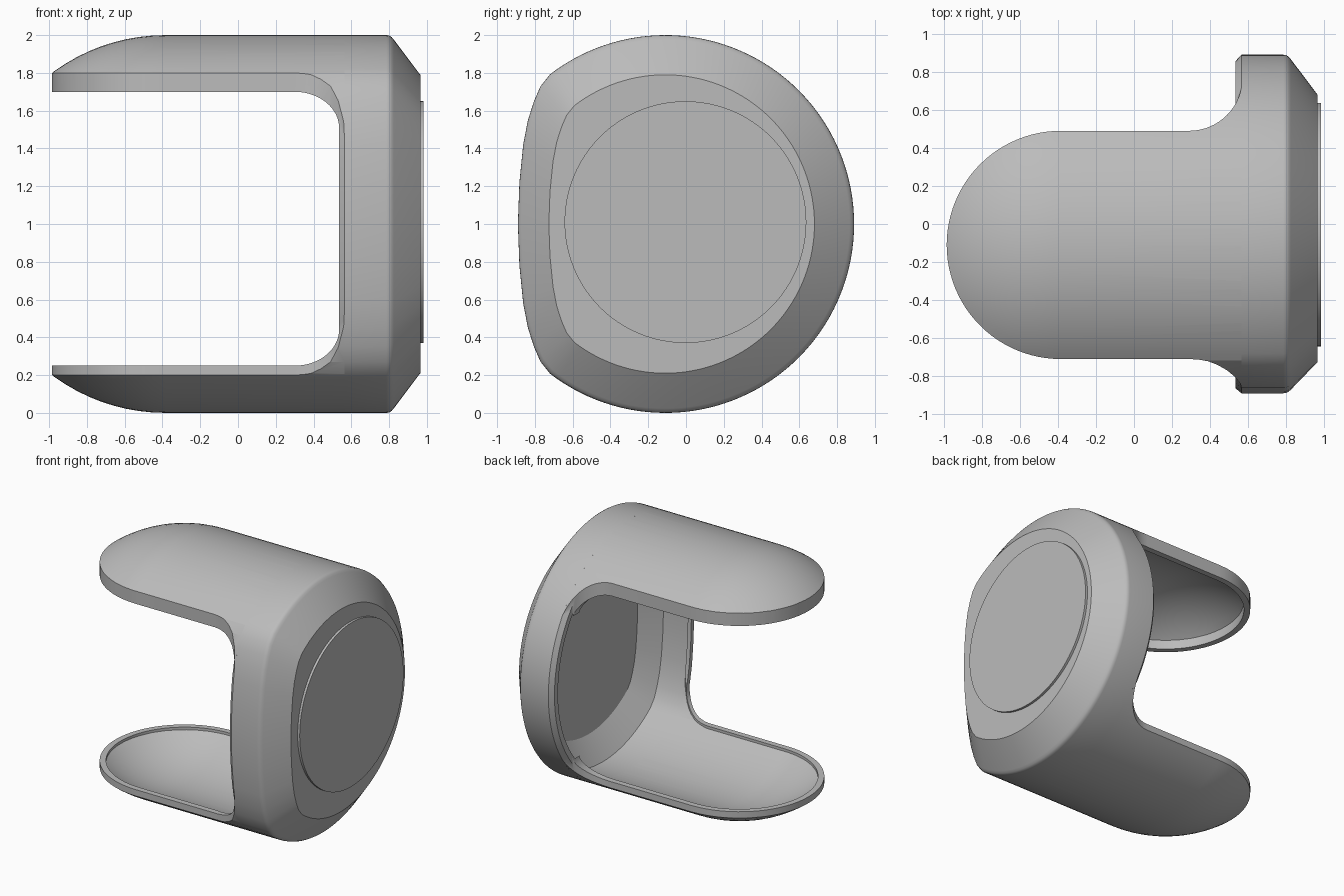
import bpy, bmesh
from math import sin, cos, pi, sqrt, radians

default = bpy.data.objects.get("Cube")
if default:
    bpy.data.objects.remove(default, do_unlink=True)

CY, CZ = -0.11, 1.0      # axis of the barrel, running along x
DOME_X = -0.385          # where the barrel turns into a dome

grey = bpy.data.materials.new("plain grey")
grey.use_nodes = True
grey.diffuse_color = (0.5, 0.5, 0.5, 1)
grey.node_tree.nodes["Principled BSDF"].inputs["Base Color"].default_value = (0.5, 0.5, 0.5, 1)


def loft(name, rings):
    """Closed solid through a list of equally long rings of 3D points."""
    bm = bmesh.new()
    loops = [[bm.verts.new(p) for p in ring] for ring in rings]
    n = len(loops[0])
    for a, b in zip(loops, loops[1:]):
        for i in range(n):
            j = (i + 1) % n
            bm.faces.new((a[i], a[j], b[j], b[i]))
    bm.faces.new(loops[0])
    bm.faces.new(loops[-1])
    bmesh.ops.recalc_face_normals(bm, faces=bm.faces)
    mesh = bpy.data.meshes.new(name)
    bm.to_mesh(mesh)
    bm.free()
    mesh.materials.append(grey)
    obj = bpy.data.objects.new(name, mesh)
    bpy.context.collection.objects.link(obj)
    return obj


def combine(target, tool, operation):
    """Apply a boolean and discard the tool."""
    mod = target.modifiers.new("cut", "BOOLEAN")
    mod.object, mod.operation, mod.solver = tool, operation, "EXACT"
    bpy.context.view_layer.objects.active = target
    bpy.ops.object.modifier_apply(modifier=mod.name)
    bpy.data.objects.remove(tool, do_unlink=True)


def profile():
    """Round cross-section with a flattened front, relative to the axis."""
    limit = radians(127.5)
    pts = [(cos(a), sin(a)) for a in
           (-limit + 2 * limit * i / 96 for i in range(97))]
    front = [(-0.66, 0.73), (-0.695, 0.65), (-0.727, 0.55),
             (-0.752, 0.42), (-0.772, 0.22)]
    return pts + front + [(-0.78, 0)] + [(y, -z) for y, z in reversed(front)]


SECTION = profile()


def ring(x, s):
    return [(x, CY + s * y, CZ + s * z) for y, z in SECTION]


def capsule(name, radius, end):
    """Barrel with a domed end at -x, tapering inward just past end."""
    dome = [ring(DOME_X - radius * sin(t), radius * cos(t))
            for t in (radians(84 - 4 * i) for i in range(22))]
    return loft(name, dome + [ring(end, radius), ring(end + 0.035, radius - 0.03)])


def plan(name, d):
    """Upright prism: rounded arm outline flaring into the body, inset by d."""
    w, r = 0.6 - d, 0.28 + d
    pts = [(DOME_X - w * sin(t), CY - w * cos(t))
           for t in (pi * i / 48 for i in range(49))]
    pts += [(0.29 + r * sin(t), 0.77 - r * cos(t))
            for t in (pi / 2 * i / 16 for i in range(17))]
    pts += [(0.57 + d, 1.3), (0.9, 1.3), (0.9, -1.3), (0.57 + d, -1.3)]
    front = [(0.57, -0.88), (0.56, -0.84), (0.53, -0.803), (0.49, -0.77),
             (0.44, -0.741), (0.39, -0.722), (0.34, -0.713), (0.29, -0.71)]
    for i, (x, y) in enumerate(front):
        k = i / (len(front) - 1)
        pts.append((x + d * (1 - k), y + d * k))
    return loft(name, [[(x, y, z) for x, y in pts] for z in (-0.5, 2.5)])


def slot(name):
    """Side opening between the arms, rounded at its inner corners."""
    x, rx, rz, low, high = 0.535, 0.235, 0.19, 0.25, 1.7
    corner = [pi / 2 * i / 14 for i in range(15)]
    pts = [(-1.5, low)]
    pts += [(x - rx + rx * sin(t), low + rz - rz * cos(t)) for t in corner]
    pts += [(x - rx + rx * cos(t), high - rz + rz * sin(t)) for t in corner]
    pts += [(-1.5, high)]
    return loft(name, [[(px, y, pz) for px, pz in pts] for y in (-1.5, 1.5)])


# Upper and lower arms: domed barrel trimmed to the outline, opened and hollowed
shell = capsule("shell", 0.9999, 0.566)
combine(shell, plan("outline", 0), "INTERSECT")
combine(shell, slot("opening"), "DIFFERENCE")
hollow = capsule("arm_hollow", 0.95, 0.6)
combine(hollow, plan("inner_outline", 0.045), "INTERSECT")

# Body ring with chamfered lip and bevelled end
body = loft("body", [ring(x, s) for x, s in (
    (0.535, 0.968), (0.565, 1), (0.785, 1), (0.8, 0.998), (0.813, 0.99),
    (0.825, 0.976), (0.965, 0.79))])
combine(shell, body, "UNION")
combine(shell, hollow, "DIFFERENCE")

# Body cavity with a narrow lip at its mouth
cavity = loft("cavity", [ring(x, s) for x, s in (
    (0.533, 0.925), (0.565, 0.925), (0.566, 0.951), (0.79, 0.951), (0.915, 0.77))])
combine(shell, cavity, "DIFFERENCE")

# Round plate on the closed end
disc = [[(x, -0.003 + r * cos(t), 1.01 + r * sin(t))
         for t in (2 * pi * i / 96 for i in range(96))]
        for x, r in ((0.955, 0.64), (0.983, 0.64))]
plate = loft("end_plate", disc)

for obj in (shell, plate):
    bpy.ops.object.select_all(action="DESELECT")
    obj.select_set(True)
    bpy.context.view_layer.objects.active = obj
    bpy.ops.object.shade_smooth_by_angle(angle=radians(30))
